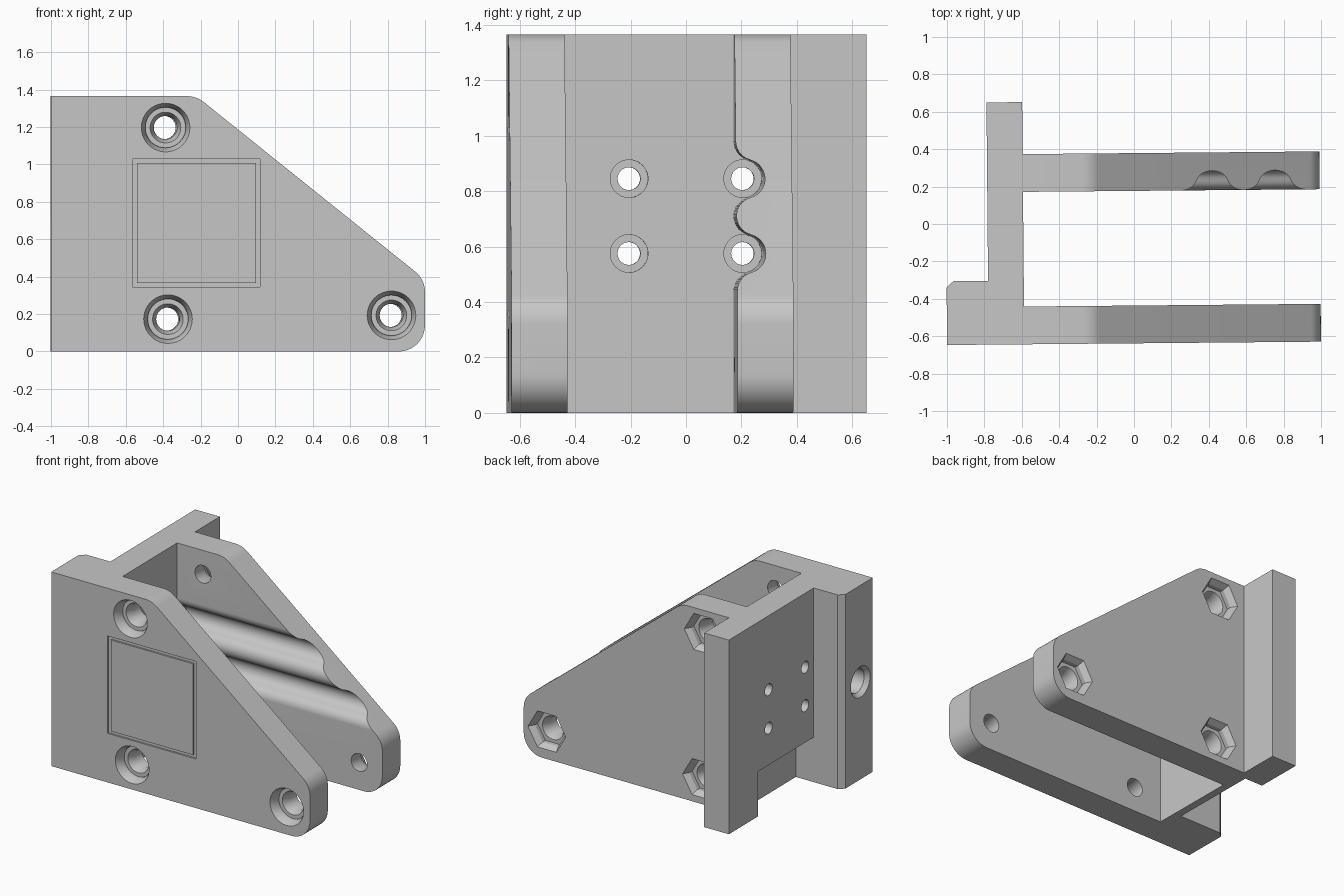
import bpy, bmesh, math
from mathutils import Vector

if "Cube" in bpy.data.objects:
    bpy.data.objects.remove(bpy.data.objects["Cube"])

TILT = 0.009          # slight turn of the whole bracket about z
TOP = 1.365
LEFT, RIGHT = -1.005, 0.994
AXES = {"x": Vector((1, 0, 0)), "y": Vector((0, 1, 0)), "z": Vector((0, 0, 1))}
PLANES = {"x": "yz", "y": "xz", "z": "xy"}

grey = bpy.data.materials.new("bracket grey")
grey.use_nodes = True
grey.diffuse_color = (0.57, 0.57, 0.57, 1)
grey.node_tree.nodes["Principled BSDF"].inputs["Base Color"].default_value = (0.57, 0.57, 0.57, 1)


def loft(name, axis, sections):
    """Solid through sections [(position along axis, 2D points)], capped at both ends."""
    u, v = (AXES[a] for a in PLANES[axis])
    bm = bmesh.new()
    rings = [[bm.verts.new(u * p[0] + v * p[1] + AXES[axis] * pos) for p in pts]
             for pos, pts in sections]
    n = len(rings[0])
    for a, b in zip(rings, rings[1:]):
        for i in range(n):
            j = (i + 1) % n
            bm.faces.new((a[i], a[j], b[j], b[i]))
    bm.faces.new(rings[0])
    bm.faces.new(rings[-1])
    bmesh.ops.recalc_face_normals(bm, faces=bm.faces)
    mesh = bpy.data.meshes.new(name)
    bm.to_mesh(mesh)
    bm.free()
    obj = bpy.data.objects.new(name, mesh)
    bpy.context.collection.objects.link(obj)
    mesh.materials.append(grey)
    return obj


def prism(name, axis, lo, hi, pts):
    return loft(name, axis, [(lo, pts), (hi, pts)])


def rect(a0, a1, b0, b1):
    return [(a0, b0), (a1, b0), (a1, b1), (a0, b1)]


def ngon(centre, radius, sides):
    return [(centre[0] + radius * math.cos(math.tau * i / sides),
             centre[1] + radius * math.sin(math.tau * i / sides)) for i in range(sides)]


def bore(name, axis, start, direction, centre, steps, sides=48):
    """Stepped hole; steps are (radius, depth) from the start face inwards."""
    return loft(name, axis, [(start + direction * d, ngon(centre, r, sides)) for r, d in steps])


def rounded(corners, steps=10):
    """Polygon with each (x, y, radius) corner replaced by an arc."""
    out = []
    for i, (x, y, r) in enumerate(corners):
        p = Vector((x, y))
        if r == 0:
            out.append((x, y))
            continue
        a = (Vector(corners[i - 1][:2]) - p).normalized()
        b = (Vector(corners[(i + 1) % len(corners)][:2]) - p).normalized()
        half = a.angle(b) / 2
        centre = p + (a + b).normalized() * (r / math.sin(half))
        t0 = (p + a * (r / math.tan(half)) - centre).normalized()
        t1 = (p + b * (r / math.tan(half)) - centre).normalized()
        sweep = t0.angle(t1)
        for k in range(steps + 1):
            s = sweep * k / steps
            d = (t0 * math.sin(sweep - s) + t1 * math.sin(s)) / math.sin(sweep)
            out.append(tuple(centre + d * r))
    return out


def boolean(target, tool, operation="DIFFERENCE"):
    mod = target.modifiers.new(tool.name, "BOOLEAN")
    mod.operation, mod.solver, mod.object = operation, "EXACT", tool
    bpy.context.view_layer.objects.active = target
    bpy.ops.object.modifier_apply(modifier=mod.name)
    bpy.data.objects.remove(tool)


# Body: plan shape with two arms, trimmed by the sloped side outline
FRONT, INNER_FRONT = -0.638, -0.436
INNER_BACK, OUTER_BACK = 0.177, 0.379
WEB_L, WEB_R, WEB_END = -0.783, -0.592, 0.657
plan = [(LEFT, FRONT), (RIGHT, FRONT), (RIGHT, INNER_FRONT), (WEB_R, INNER_FRONT),
        (WEB_R, INNER_BACK), (RIGHT, INNER_BACK), (RIGHT, OUTER_BACK), (WEB_R, OUTER_BACK),
        (WEB_R, WEB_END), (WEB_L, WEB_END), (WEB_L, -0.297), (-0.968, -0.297), (LEFT, -0.33)]
body = prism("bracket_body", "z", 0, TOP, plan)
outline = rounded([(LEFT - 0.1, 0, 0), (RIGHT, 0, 0.14), (RIGHT, 0.385, 0.14),
                   (-0.228, TOP, 0.14), (LEFT - 0.1, TOP, 0)])
boolean(body, prism("side_outline", "y", -1, 1, outline), "INTERSECT")

# Two rounded tool channels along the inner face of the back arm
LEVELS = (0.575, 0.845)
pitch = (LEVELS[1] - LEVELS[0]) / 2
R, DIP, CREST = 0.07, 0.211, 0.247
wave = []
for level in LEVELS:
    for k in range(-20, 21):
        d = pitch * k / 20
        if abs(d) <= pitch / 2:
            y = DIP + math.sqrt(R * R - d * d)
        else:
            y = CREST - math.sqrt(R * R - (pitch - abs(d)) ** 2)
        if k > -20 or level == LEVELS[0]:
            wave.append((y, level + d))
wave = [(0.1, wave[0][1])] + wave + [(0.1, wave[-1][1])]
boolean(body, prism("channel_cutter", "x", WEB_R, 1.2, wave))

# Three bolt positions: round counterbores in front, hexagonal nut pockets behind
for spot in ((-0.393, 1.197), (-0.38, 0.173), (0.815, 0.193)):
    boolean(body, bore("bolt_cutter", "y", FRONT, 1, spot,
                       [(0.13, -0.02), (0.13, 0), (0.108, 0.05), (0.108, 0.07), (0.082, 0.07),
                        (0.062, 0.12), (0.062, 0.3)]))
    boolean(body, bore("nut_cutter", "y", OUTER_BACK, -1, spot,
                       [(0.146, -0.02), (0.146, 0), (0.12, 0.04), (0.12, 0.07)], 6))
    boolean(body, bore("nut_hole_cutter", "y", OUTER_BACK, -1, spot,
                       [(0.082, 0.03), (0.082, 0.07), (0.062, 0.12), (0.062, 0.3)]))

# Four counterbored screw holes through the web
for y in (-0.2, 0.21):
    for z in LEVELS:
        boolean(body, bore("screw_cutter", "x", WEB_R, -1, (y, z),
                           [(0.068, -0.02), (0.068, 0.06), (0.041, 0.06), (0.041, 0.3)]))

# Side hole in the thick edge, and the relief under the web
boolean(body, bore("side_hole_cutter", "x", LEFT, 1, (-0.5, 0.685),
                   [(0.108, -0.02), (0.108, 0), (0.085, 0.03), (0.085, 0.4)]))
boolean(body, prism("relief_cutter", "x", -0.9, -0.645,
                    rect(-0.297, 0.33, -0.1, 0.315)))

# Shallow square frame in the front face with a panel inside it
boolean(body, prism("frame_cutter", "y", FRONT - 0.05, FRONT + 0.012,
                    rect(-0.57, 0.112, 0.345, 1.03)))
panel = prism("front_panel", "y", FRONT, FRONT + 0.012, rect(-0.545, 0.09, 0.367, 1.008))

for obj in (body, panel):
    obj.rotation_euler.z = TILT
    bpy.ops.object.select_all(action="DESELECT")
    obj.select_set(True)
    bpy.context.view_layer.objects.active = obj
    bpy.ops.object.shade_smooth_by_angle(angle=math.radians(25))
